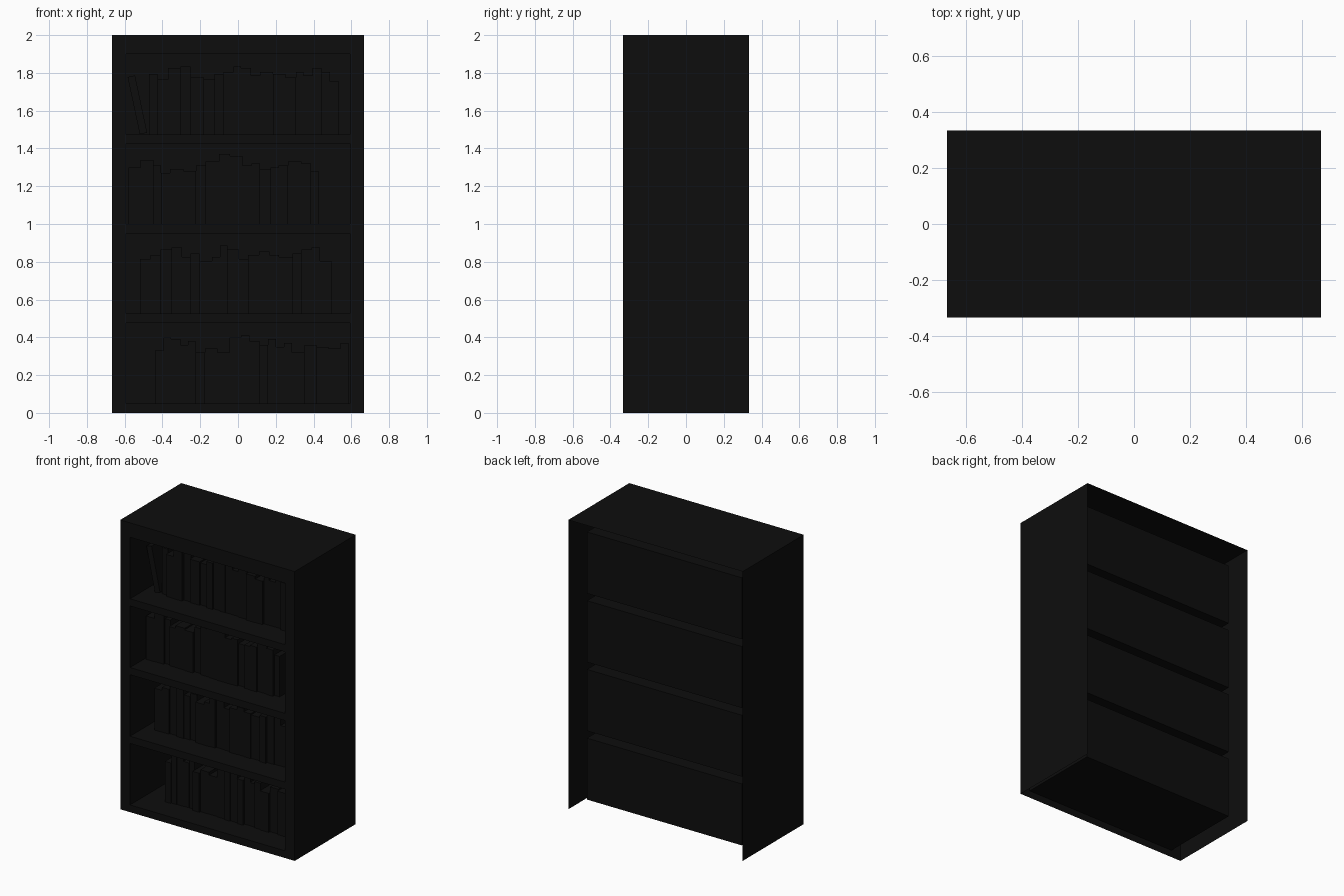
import bpy, bmesh, math, random
from mathutils import Vector, Matrix

if "Cube" in bpy.data.objects:
    bpy.data.objects.remove(bpy.data.objects["Cube"])

random.seed(4)
HX, HY, H = 0.667, 0.333, 2.0      # half width, half depth, height
IX = 0.592                         # half width of the openings
BACK = 0.236                       # inner back of the compartments
BOARD, STEP = 0.05, 0.475          # shelf thickness and spacing
FLOORS = [BOARD + STEP * i for i in range(4)]

black = bpy.data.materials.new("near_black")
black.diffuse_color = (0.0043, 0.0043, 0.0043, 1)
black.use_nodes = True
black.node_tree.nodes["Principled BSDF"].inputs["Base Color"].default_value = black.diffuse_color


def finish(bm, name):
    me = bpy.data.meshes.new(name)
    bm.to_mesh(me)
    bm.free()
    me.materials.append(black)
    ob = bpy.data.objects.new(name, me)
    bpy.context.collection.objects.link(ob)
    return ob


def add_box(bm, x0, x1, y0, y1, z0, z1):
    geo = bmesh.ops.create_cube(bm, size=1.0)["verts"]
    for v in geo:
        v.co = Vector(((x0 + x1) / 2 + v.co.x * (x1 - x0),
                       (y0 + y1) / 2 + v.co.y * (y1 - y0),
                       (z0 + z1) / 2 + v.co.z * (z1 - z0)))
    return geo


# Cabinet: thin shell, open behind and below, with compartments pushed in from the front
bm = bmesh.new()
add_box(bm, -HX, HX, -HY, HY, 0, H)
cuts = [((s * IX, 0, 0), (1, 0, 0)) for s in (-1, 1)]
for z in FLOORS:
    cuts += [((0, 0, z), (0, 0, 1)), ((0, 0, z + STEP - BOARD), (0, 0, 1))]
for co, no in cuts:
    bmesh.ops.bisect_plane(bm, geom=bm.verts[:] + bm.edges[:] + bm.faces[:],
                           plane_co=co, plane_no=no)
bm.normal_update()
open_faces = [f for f in bm.faces if f.normal.y > 0.9 or f.normal.z < -0.9]
bmesh.ops.delete(bm, geom=open_faces, context='FACES')
cells = []
for f in bm.faces:
    c = f.calc_center_median()
    if f.normal.y < -0.9 and abs(c.x) < IX and any(z < c.z < z + STEP - BOARD for z in FLOORS):
        cells.append(f)
pushed = bmesh.ops.extrude_discrete_faces(bm, faces=cells)["faces"]
for f in pushed:
    bmesh.ops.translate(bm, verts=f.verts[:], vec=(0, BACK + HY, 0))
finish(bm, "cabinet")

# Book rows: left end, right end, book heights in hundredths
ROWS = [
    (-0.44, 0.585, [28, 35, 34, 31, 33, 27, 29, 27, 35, 36, 33, 31, 34, 30, 32, 27, 31, 30, 29, 32]),
    (-0.52, 0.495, [29, 31, 34, 35, 30, 32, 28, 30, 36, 34, 29, 31, 33, 31, 30, 32, 34, 35, 28]),
    (-0.58, 0.425, [30, 34, 31, 27, 29, 28, 31, 33, 37, 36, 31, 32, 29, 30, 31, 33, 32, 28]),
    (-0.47, 0.535, [32, 29, 35, 36, 30, 29, 32, 33, 36, 35, 31, 33, 32, 30, 33, 31, 35, 33, 28]),
]
NAMES = ["bottom_books", "lower_books", "upper_books", "top_books"]
for name, floor, (x0, x1, heights) in zip(NAMES, FLOORS, ROWS):
    bm = bmesh.new()
    widths = [random.uniform(0.7, 1.3) for _ in heights]
    unit = (x1 - x0) / sum(widths)
    x = x0
    for w, h in zip(widths, heights):
        front = -0.165 + random.uniform(-0.012, 0.012)
        add_box(bm, x, x + w * unit, front, BACK - 0.03, floor, floor + h / 100)
        x += w * unit
    finish(bm, name)

# Leaning book resting against the left wall
bm = bmesh.new()
verts = add_box(bm, 0, 0.04, -0.165, BACK - 0.03, 0, 0.31)
lean = Matrix.Translation((-0.52, 0, FLOORS[3])) @ Matrix.Rotation(math.radians(-12), 4, 'Y')
bmesh.ops.transform(bm, matrix=lean, verts=verts)
bmesh.ops.translate(bm, verts=verts, vec=(0, 0, FLOORS[3] - min(v.co.z for v in verts)))
finish(bm, "leaning_book")
